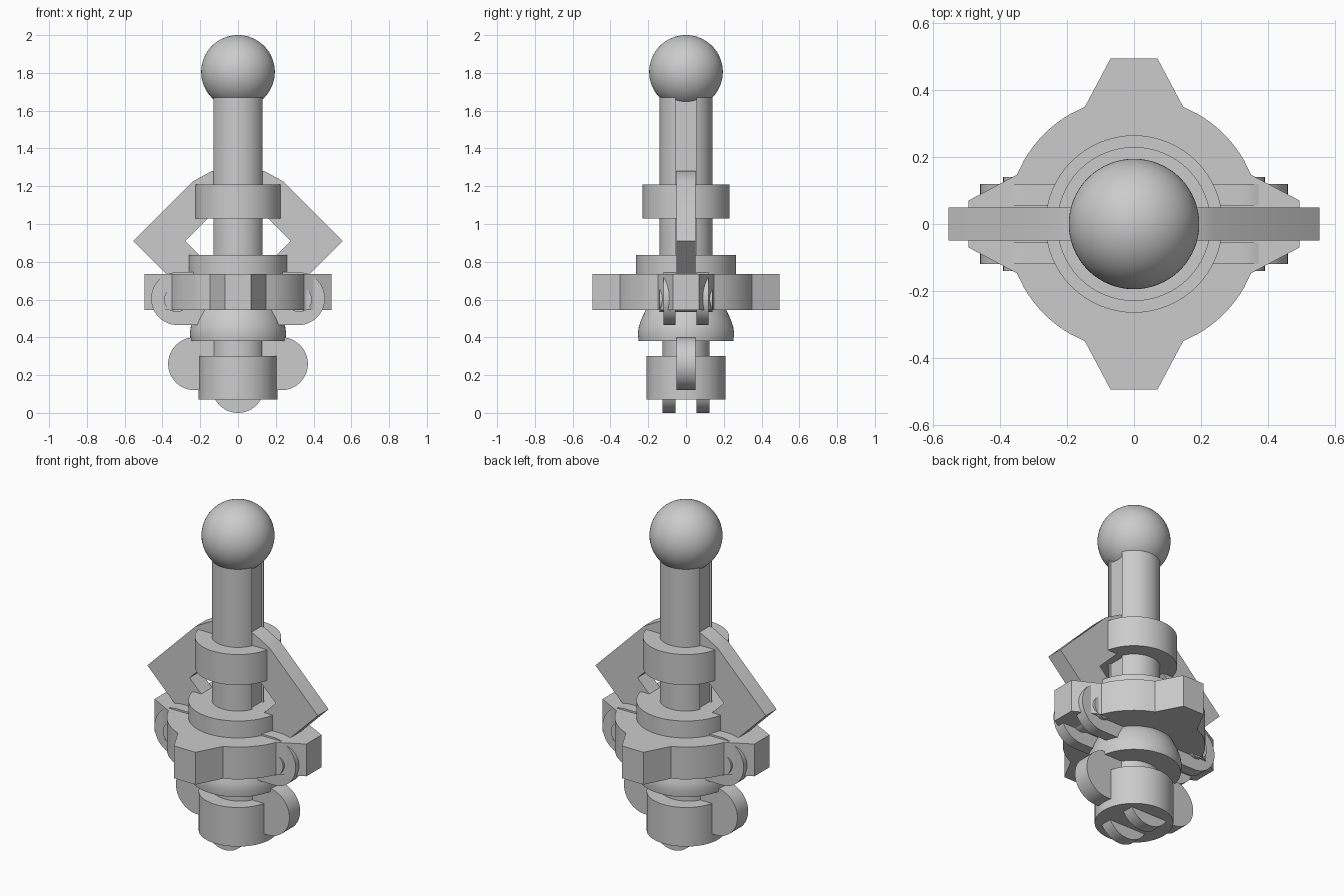
import bpy, bmesh, math
from mathutils import Vector

cube = bpy.data.objects.get("Cube")
if cube:
    bpy.data.objects.remove(cube, do_unlink=True)

grey = bpy.data.materials.new("plain grey")
grey.use_nodes = True
COLOUR = (0.6, 0.6, 0.6, 1)
grey.diffuse_color = COLOUR
grey.node_tree.nodes["Principled BSDF"].inputs["Base Color"].default_value = COLOUR


def finish(name, bm):
    bmesh.ops.recalc_face_normals(bm, faces=bm.faces)
    mesh = bpy.data.meshes.new(name)
    bm.to_mesh(mesh)
    bm.free()
    mesh.materials.append(grey)
    ob = bpy.data.objects.new(name, mesh)
    bpy.context.collection.objects.link(ob)
    bpy.ops.object.select_all(action='DESELECT')
    ob.select_set(True)
    bpy.context.view_layer.objects.active = ob
    bpy.ops.object.shade_smooth_by_angle(angle=math.radians(30))
    return ob


def lathe(name, profile, steps=64):
    """Spin (radius, height) points about z; the ends close on the axis."""
    bm = bmesh.new()
    pts = [(0, profile[0][1])] + profile + [(0, profile[-1][1])]
    verts = [bm.verts.new((r, 0, z)) for r, z in pts]
    edges = [bm.edges.new(pair) for pair in zip(verts, verts[1:])]
    bmesh.ops.spin(bm, geom=verts + edges, axis=(0, 0, 1), cent=(0, 0, 0),
                   angle=math.tau, steps=steps)
    bmesh.ops.remove_doubles(bm, verts=bm.verts, dist=0.0001)
    return finish(name, bm)


def prism(name, outline, low, high, upright=True):
    """Extrude an outline: in x-z along y when upright, else in x-y along z."""
    bm = bmesh.new()
    place = (lambda a, b: (a, low, b)) if upright else (lambda a, b: (a, b, low))
    face = bm.faces.new([bm.verts.new(place(a, b)) for a, b in outline])
    new = bmesh.ops.extrude_face_region(bm, geom=[face])["geom"]
    move = Vector((0, high - low, 0)) if upright else Vector((0, 0, high - low))
    bmesh.ops.translate(bm, vec=move, verts=[v for v in new if isinstance(v, bmesh.types.BMVert)])
    return finish(name, bm)


def arc(cx, cz, r, start, end, n=24):
    angles = [math.radians(start + (end - start) * i / n) for i in range(n + 1)]
    return [(cx + r * math.cos(a), cz + r * math.sin(a)) for a in angles]


# Ball on top
bm = bmesh.new()
bmesh.ops.create_uvsphere(bm, u_segments=64, v_segments=32, radius=0.195)
bmesh.ops.translate(bm, vec=(0, 0, 1.805), verts=bm.verts)
finish("top_ball", bm)

# Shaft with a shallow flat groove down each side
GROOVE = 0.055
half = math.degrees(math.asin(GROOVE / 0.14))
section = arc(0, 0, 0.14, half, 180 - half)
section += [(-0.115, GROOVE), (-0.115, -GROOVE)]
section += arc(0, 0, 0.14, 180 + half, 360 - half)
section += [(0.115, -GROOVE), (0.115, GROOVE)]
prism("shaft", section, 0.5, 1.69, upright=False)
lathe("shaft_cap", [(0.14, 1.67), (0.14, 1.69)])
lower = lathe("lower_shaft", [(0.14, 0.28), (0.14, 0.5)])
lower.scale.y = 0.89

# Turned rings and bodies
lathe("upper_collar", [(0.23, 1.03), (0.23, 1.21)])
lathe("plate_ring", [(0.265, 0.7), (0.265, 0.835)])
lathe("domed_body", [(0.25, 0.38), (0.255, 0.42), (0.25, 0.455), (0.237, 0.495),
                     (0.213, 0.545), (0.18, 0.58)])
lathe("bottom_drum", [(0.21, 0.07), (0.21, 0.3)])

# Four-lobed plate
quarter = [(0.48, -0.075), (0.495, -0.04), (0.495, 0.04), (0.48, 0.075), (0.35, 0.145)]
quarter = [(0.495, -0.07), (0.495, 0.07), (0.35, 0.147)] + arc(0, 0, 0.38, 30, 60, 10) + [(0.147, 0.35)]
plate = []
for turn in range(4):
    c, s = round(math.cos(turn * math.pi / 2)), round(math.sin(turn * math.pi / 2))
    plate += [(c * x - s * y, s * x + c * y) for x, y in quarter]
prism("lobed_plate", plate, 0.545, 0.735, upright=False)

# Bent arms, rounded fins and hook pairs on both sides
for side, word in ((1, "left"), (-1, "right")):
    def flip(points):
        return [(side * x, z) for x, z in points]

    prism(word + "_bent_arm",
          flip([(0.1, 1.28), (0.14, 1.28), (0.24, 1.225), (0.555, 0.91), (0.345, 0.7),
                (0.07, 0.7), (0.28, 0.91), (0.1, 1.09)]), -0.05, 0.05)
    prism(word + "_fin", flip([(0.1, 0.12)] + arc(0.23, 0.26, 0.14, -90, 90) + [(0.1, 0.4)]),
          -0.05, 0.05)
    for y, end in ((-0.12, "front"), (0.055, "back")):
        prism(f"{word}_{end}_hook",
              flip([(0.15, 0.465)] + arc(0.32, 0.605, 0.14, -90, 90) + [(0.15, 0.745)]),
              y, y + 0.065)
    # Small raised disc across the hooks
    prism(word + "_hook_boss", flip(arc(0.325, 0.6, 0.066, 0, 350, 35)), -0.14, 0.14)

# Two half-moon feet under the drum
for y, end in ((-0.125, "front"), (0.055, "back")):
    prism(end + "_foot", arc(0, 0.138, 0.138, 180, 360), y, y + 0.07)
